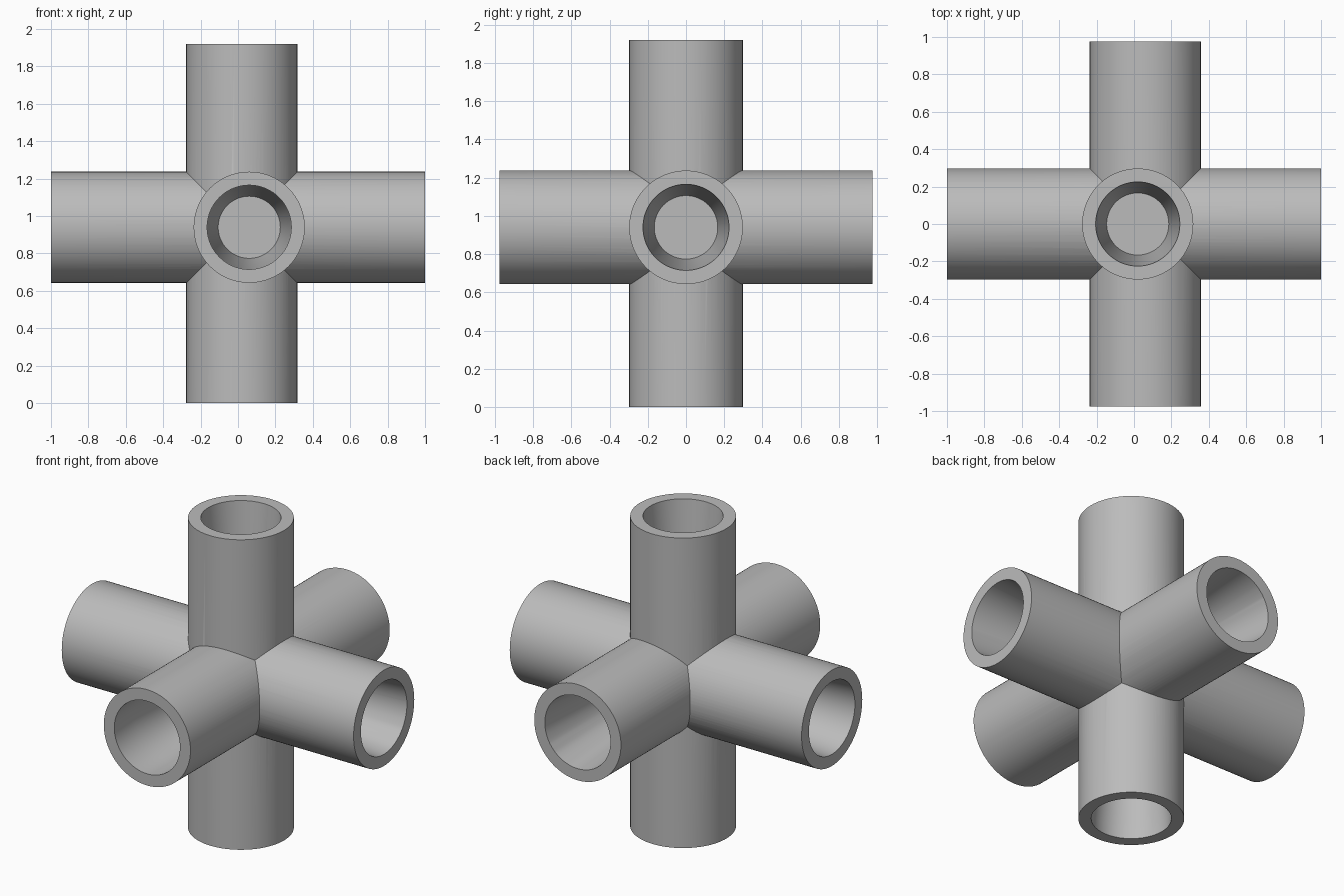
import bpy
import bmesh
from math import radians
from mathutils import Vector

if "Cube" in bpy.data.objects:
    bpy.data.objects.remove(bpy.data.objects["Cube"], do_unlink=True)

SEGMENTS = 96
OUTER, MOUTH, FLOOR = 0.297, 0.225, 0.166
MID_Z = 0.94

grey = bpy.data.materials.new("plain_grey")
grey.use_nodes = True
colour = (0.5, 0.5, 0.5, 1)
grey.diffuse_color = colour
grey.node_tree.nodes["Principled BSDF"].inputs["Base Color"].default_value = colour


def lathe(name, start, direction, profile):
    """Closed solid of revolution; profile holds (radius, distance) pairs."""
    bm = bmesh.new()
    turn = Vector((0, 0, 1)).rotation_difference(Vector(direction))
    rings = []
    for radius, distance in profile:
        made = bmesh.ops.create_circle(bm, segments=SEGMENTS, radius=radius)
        for v in made["verts"]:
            v.co = turn @ (v.co + Vector((0, 0, distance))) + Vector(start)
        rings.append(made["verts"])
    for low, high in zip(rings, rings[1:]):
        for i in range(SEGMENTS):
            j = (i + 1) % SEGMENTS
            bm.faces.new((low[i], low[j], high[j], high[i]))
    bm.faces.new(rings[0])
    bm.faces.new(rings[-1])
    bmesh.ops.recalc_face_normals(bm, faces=bm.faces)
    mesh = bpy.data.meshes.new(name)
    bm.to_mesh(mesh)
    bm.free()
    mesh.materials.append(grey)
    obj = bpy.data.objects.new(name, mesh)
    bpy.context.collection.objects.link(obj)
    return obj


def combine(target, other, operation):
    bpy.context.view_layer.objects.active = target
    mod = target.modifiers.new(operation.lower(), "BOOLEAN")
    mod.operation = operation
    mod.solver = "EXACT"
    mod.object = other
    bpy.ops.object.modifier_apply(modifier=mod.name)
    bpy.data.objects.remove(other, do_unlink=True)


# Three crossing pipes, slightly offset along x
ends = {
    "side": ((-1, 0, MID_Z), (1, 0, MID_Z)),
    "depth": ((0.06, -0.975, MID_Z), (0.06, 0.975, MID_Z)),
    "upright": ((0.02, 0, 0), (0.02, 0, 1.92)),
}
pipes = []
for name, (a, b) in ends.items():
    axis = Vector(b) - Vector(a)
    pipes.append(lathe(name + "_pipe", a, axis.normalized(),
                       [(OUTER, 0), (OUTER, axis.length)]))
connector = pipes[0]
connector.name = "six_way_pipe_connector"
for pipe in pipes[1:]:
    combine(connector, pipe, "UNION")

# Tapered blind sockets, with a straight lip in the front and bottom ones
lips = {"depth": (0.2, 0), "upright": (0.06, 0), "side": (0, 0)}
for name, pair in ends.items():
    for k in range(2):
        start, far = Vector(pair[k]), Vector(pair[1 - k])
        inward = (far - start).normalized()
        reach = (far - start).length / 2 - 0.3
        bore = lathe("bore_cutter", start, inward,
                     [(MOUTH, -0.05), (MOUTH, lips[name][k]), (FLOOR, reach)])
        combine(connector, bore, "DIFFERENCE")

# Smooth walls, crisp rims and seams
bpy.ops.object.select_all(action="DESELECT")
connector.select_set(True)
bpy.context.view_layer.objects.active = connector
bpy.ops.object.shade_smooth_by_angle(angle=radians(30))
